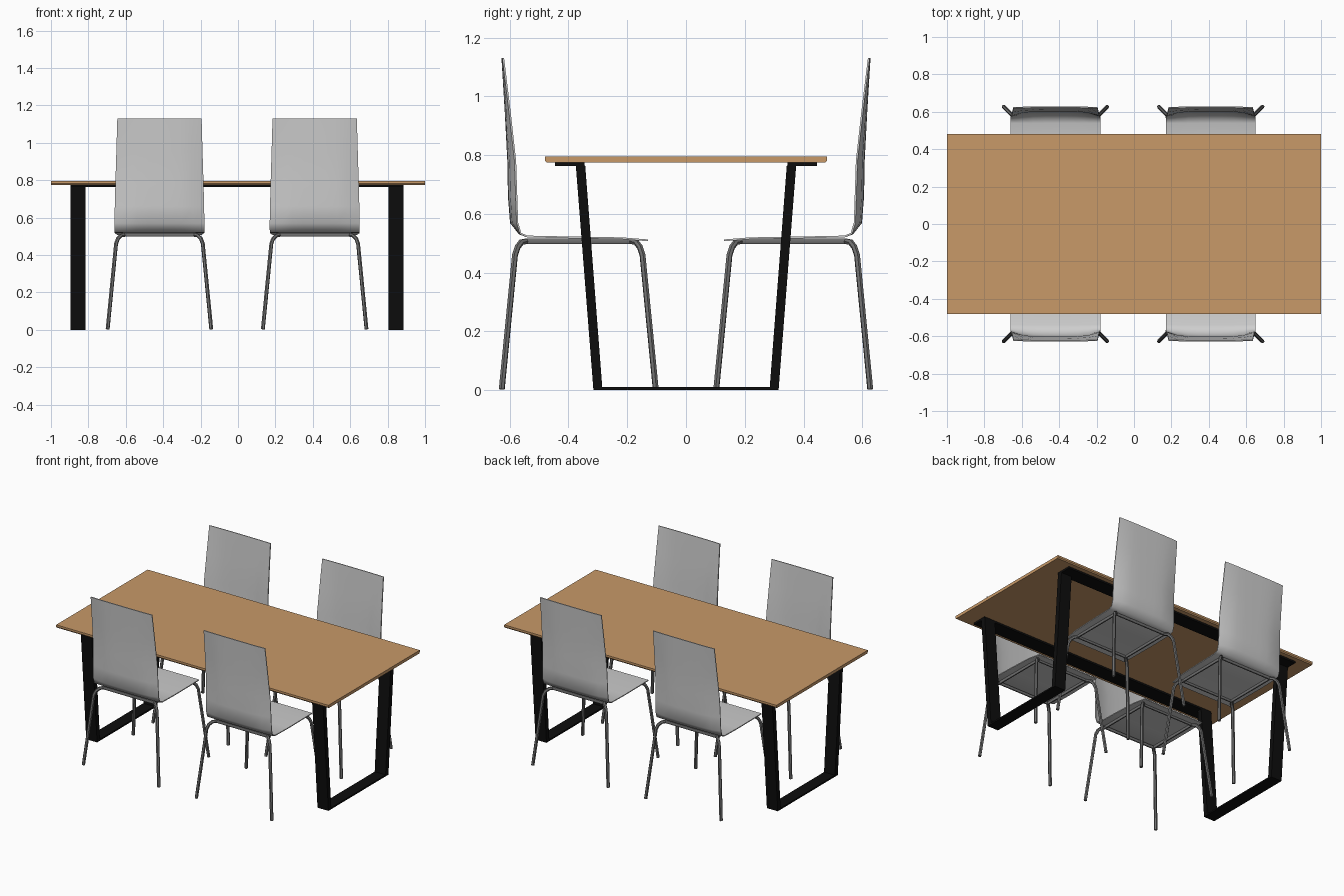
import bpy, bmesh, math
from mathutils import Matrix

cube = bpy.data.objects.get("Cube")
if cube:
    bpy.data.objects.remove(cube, do_unlink=True)


def material(name, rgb):
    m = bpy.data.materials.new(name)
    m.use_nodes = True
    m.diffuse_color = (*rgb, 1)
    m.node_tree.nodes["Principled BSDF"].inputs["Base Color"].default_value = (*rgb, 1)
    return m


WOOD = material("warm wood", (0.58, 0.32, 0.14))
BLACK = material("black metal", (0.004, 0.004, 0.004))
SHELL = material("pale grey shell", (0.62, 0.62, 0.62))
TUBE = material("grey steel", (0.16, 0.16, 0.16))


def finish(name, bm, mat):
    bmesh.ops.recalc_face_normals(bm, faces=bm.faces)
    me = bpy.data.meshes.new(name)
    bm.to_mesh(me)
    bm.free()
    me.materials.append(mat)
    ob = bpy.data.objects.new(name, me)
    bpy.context.collection.objects.link(ob)
    return ob


def prism(name, outline, x0, x1, mat):
    """Extrude a (y, z) outline along x."""
    bm = bmesh.new()
    face = bm.faces.new([bm.verts.new((x0, y, z)) for y, z in outline])
    new = bmesh.ops.extrude_face_region(bm, geom=[face])["geom"]
    bmesh.ops.translate(bm, vec=(x1 - x0, 0, 0),
                        verts=[v for v in new if isinstance(v, bmesh.types.BMVert)])
    return finish(name, bm, mat)


def select_only(ob):
    bpy.ops.object.select_all(action="DESELECT")
    ob.select_set(True)
    bpy.context.view_layer.objects.active = ob


def smooth(ob, degrees):
    select_only(ob)
    bpy.ops.object.shade_smooth_by_angle(angle=math.radians(degrees))


def tubes(name, paths, radius, mat):
    """Round tubes along (points, closed) paths."""
    cu = bpy.data.curves.new(name, "CURVE")
    cu.dimensions = "3D"
    cu.bevel_depth = radius
    cu.bevel_resolution = 1
    cu.use_fill_caps = True
    for pts, closed in paths:
        sp = cu.splines.new("POLY")
        sp.points.add(len(pts) - 1)
        for p, co in zip(sp.points, pts):
            p.co = (*co, 1)
        sp.use_cyclic_u = closed
    cu.materials.append(mat)
    ob = bpy.data.objects.new(name, cu)
    bpy.context.collection.objects.link(ob)
    select_only(ob)
    bpy.ops.object.convert(target="MESH")
    smooth(ob, 50)
    return ob


# Table top with a slim undercut edge
prism("table_top", [(-0.475, 0.775), (0.475, 0.775), (0.48, 0.782), (0.48, 0.795),
                    (-0.48, 0.795), (-0.48, 0.782)], -1, 1, WOOD)

# Mounting rails under the top
for side, s in (("front", -1), ("back", 1)):
    prism(side + "_rail", [(s * 0.345, 0.763), (s * 0.445, 0.763), (s * 0.445, 0.776),
                           (s * 0.345, 0.776)], -0.895, 0.885, BLACK)

# Tapered U-shaped leg frames
half = [(0.285, 0.01), (0.343, 0.765), (0.375, 0.765), (0.315, 0)]
u_outline = half + [(-y, z) for y, z in reversed(half)]
for side, x in (("right", -0.855), ("left", 0.845)):
    prism(side + "_leg_frame", u_outline, x - 0.04, x + 0.04, BLACK)

# Chair shell rows: y, z, half width, backward bow of the centre
ROWS = [(-0.13, 0.510, 0.225, 0), (-0.22, 0.517, 0.235, 0), (-0.40, 0.520, 0.24, 0),
        (-0.54, 0.523, 0.24, 0), (-0.563, 0.533, 0.24, 0.004), (-0.574, 0.57, 0.24, 0.022),
        (-0.577, 0.66, 0.238, 0.026), (-0.581, 0.78, 0.235, 0.024),
        (-0.60, 0.95, 0.23, 0.014), (-0.622, 1.13, 0.225, 0.003)]
COLS = [i / 4 - 1 for i in range(9)]


def chair_shell(name):
    bm = bmesh.new()
    grid = [[bm.verts.new((t * w, y - bow * (1 - t ** 4), z)) for t in COLS]
            for y, z, w, bow in ROWS]
    for a, b in zip(grid, grid[1:]):
        for i in range(len(COLS) - 1):
            bm.faces.new((a[i], a[i + 1], b[i + 1], b[i]))
    ob = finish(name, bm, SHELL)
    mod = ob.modifiers.new("thickness", "SOLIDIFY")
    mod.thickness = 0.006
    mod.offset = 0
    select_only(ob)
    bpy.ops.object.modifier_apply(modifier="thickness")
    smooth(ob, 50)
    return ob


def chair_frame(name):
    """Square seat ring with four diagonally splayed, bent legs."""
    mid = -0.365
    ring = [(sx * 0.19, mid + sy * 0.18, 0.507)
            for sx, sy in ((-1, -1), (1, -1), (1, 1), (-1, 1))]
    leg = [(0.185, 0.175, 0.507), (0.205, 0.195, 0.504), (0.222, 0.208, 0.487),
           (0.232, 0.217, 0.46), (0.277, 0.262, 0.003)]
    paths = [(ring, True)]
    for sx in (-1, 1):
        for sy in (-1, 1):
            paths.append(([(sx * x, mid + sy * y, z) for x, y, z in leg], False))
    return tubes(name, paths, 0.0105, TUBE)


# Four chairs, two on each long side, facing the table
for row, turn in (("front", 0), ("back", math.pi)):
    for side, x in (("right", -0.42), ("left", 0.41)):
        for part in (chair_shell(f"{row}_{side}_chair_shell"),
                     chair_frame(f"{row}_{side}_chair_frame")):
            part.data.transform(Matrix.Translation((x, 0, 0)) @ Matrix.Rotation(turn, 4, "Z"))
